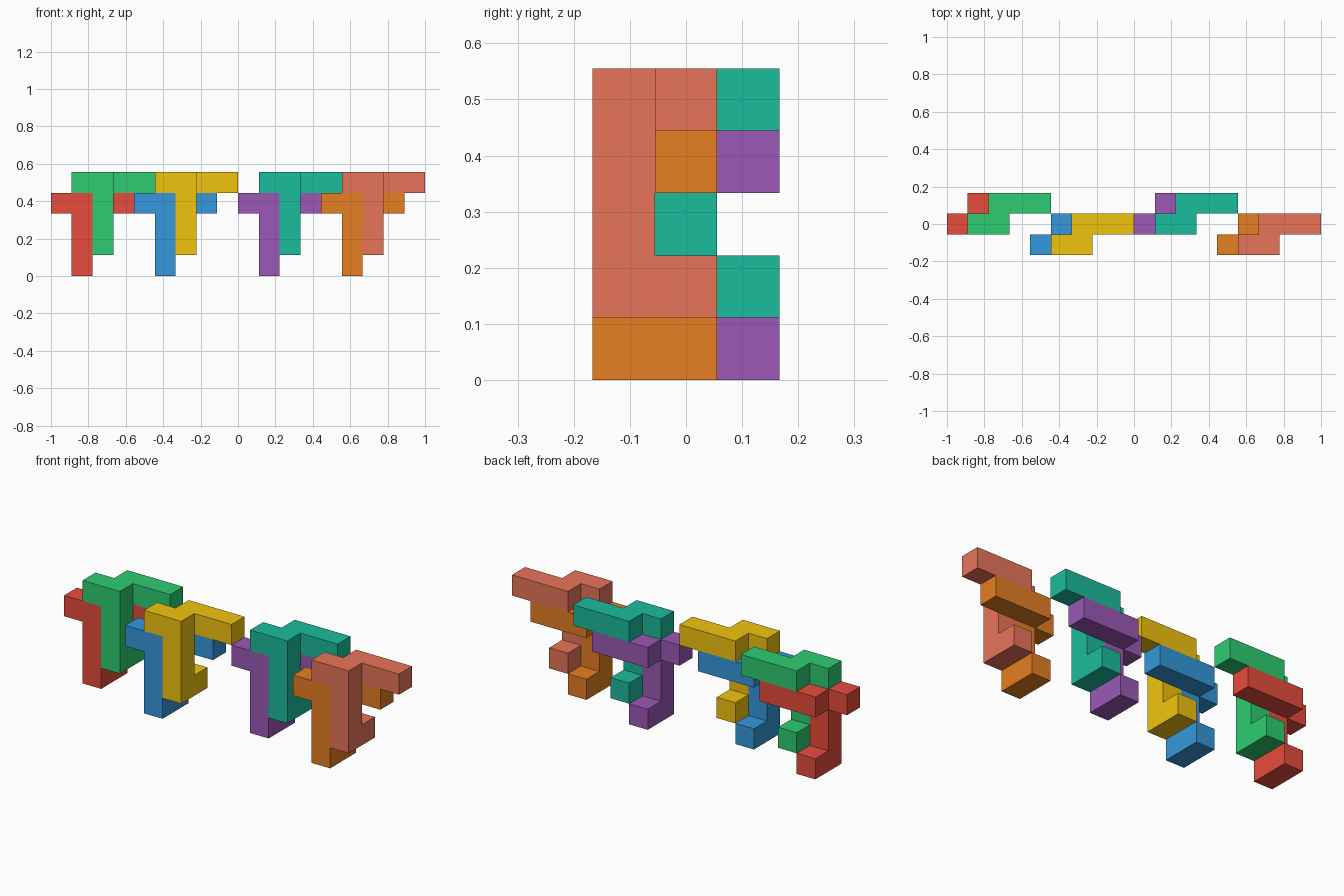
import bpy
import bmesh
from math import radians
from mathutils import Vector

if "Cube" in bpy.data.objects:
    bpy.data.objects.remove(bpy.data.objects["Cube"])

U = 2 / 18                       # edge of one cube cell
ORIGIN = Vector((-9, -1.5, 0))   # corner of the cell grid

# One piece as cube cells: front stub and post, rear arm, rear foot
PIECE = {(0, 1, 3)}
PIECE |= {(1, 1, z) for z in range(4)}
PIECE |= {(x, 2, 3) for x in (1, 2, 3)}
PIECE |= {(1, 2, 0)}


def linear(hex_color):
    """Hex colour to linear RGBA."""
    rgb = [int(hex_color[i:i + 2], 16) / 255 for i in (0, 2, 4)]
    return [c / 12.92 if c <= 0.04045 else ((c + 0.055) / 1.055) ** 2.4 for c in rgb] + [1]


def add_face(bm, cell, axis, side):
    """Add the square on one side of a cell."""
    a, b = (axis + 1) % 3, (axis + 2) % 3
    loop = [(0, 0), (1, 0), (1, 1), (0, 1)]
    verts = []
    for s, t in loop if side else reversed(loop):
        p = Vector(cell)
        p[axis] += side
        p[a] += s
        p[b] += t
        verts.append(bm.verts.new((p + ORIGIN) * U))
    bm.faces.new(verts)


def add_piece(name, hex_color, offset):
    """Outer skin of the cells, with flat areas merged."""
    cells = {tuple(c + o for c, o in zip(cell, offset)) for cell in PIECE}
    bm = bmesh.new()
    for cell in sorted(cells):
        for axis in range(3):
            for side in (0, 1):
                neighbour = list(cell)
                neighbour[axis] += 1 if side else -1
                if tuple(neighbour) not in cells:
                    add_face(bm, cell, axis, side)
    bmesh.ops.remove_doubles(bm, verts=bm.verts[:], dist=U * 0.01)
    bmesh.ops.dissolve_limit(bm, angle_limit=radians(1), verts=bm.verts[:], edges=bm.edges[:])
    bmesh.ops.recalc_face_normals(bm, faces=bm.faces[:])
    mesh = bpy.data.meshes.new(name)
    bm.to_mesh(mesh)
    bm.free()
    mat = bpy.data.materials.new(name)
    mat.diffuse_color = linear(hex_color)
    mat.use_nodes = True
    mat.node_tree.nodes["Principled BSDF"].inputs["Base Color"].default_value = mat.diffuse_color
    mesh.materials.append(mat)
    bpy.context.collection.objects.link(bpy.data.objects.new(name, mesh))


# Four nested pairs, each a lower piece and an upper piece one cell right and up
PAIRS = [
    ((0, 0), ("red", "E74C3C"), ("green", "2ECC71")),
    ((4, -1), ("blue", "3498DB"), ("yellow", "F1C40F")),
    ((9, 0), ("purple", "9B59B6"), ("teal", "1ABC9C")),
    ((13, -1), ("orange", "E67E22"), ("salmon", "E8745A")),
]
for (x, y), lower, upper in PAIRS:
    add_piece(lower[0] + "_lower_piece", lower[1], (x, y, 0))
    add_piece(upper[0] + "_upper_piece", upper[1], (x + 1, y, 1))
